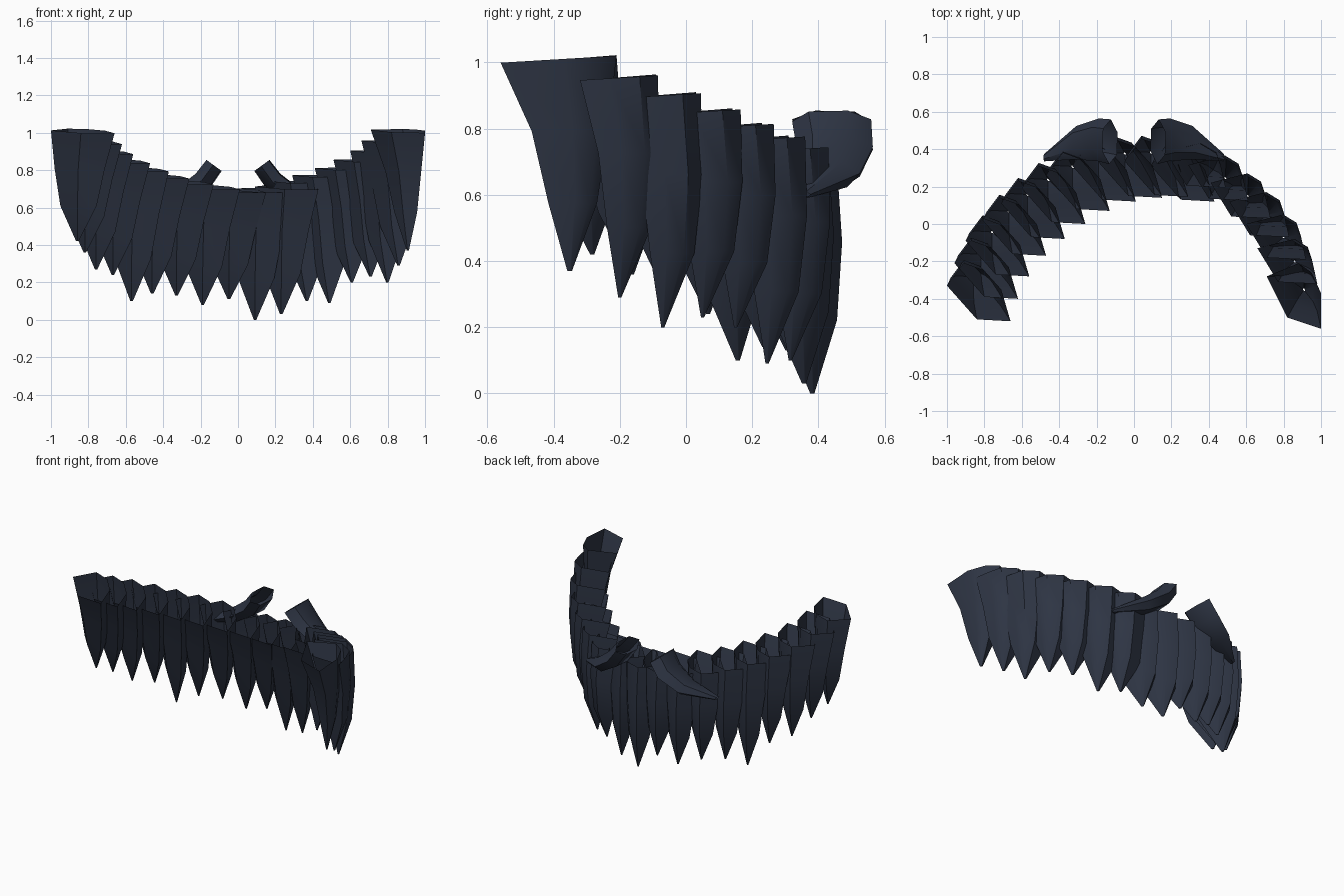
import bpy, bmesh, math
from mathutils import Vector

if "Cube" in bpy.data.objects:
    bpy.data.objects.remove(bpy.data.objects["Cube"])

mat = bpy.data.materials.new("dark slate blue")
mat.diffuse_color = (0.027, 0.035, 0.057, 1)
mat.use_nodes = True
mat.node_tree.nodes["Principled BSDF"].inputs["Base Color"].default_value = mat.diffuse_color


def loft(name, rings):
    """Skin a list of equal-sized rings into a hollow lock, open at the ends."""
    bm = bmesh.new()
    vs = [[bm.verts.new(p) for p in r] for r in rings]
    n = len(rings[0])
    for a, b in zip(vs, vs[1:]):
        for i in range(n):
            j = (i + 1) % n
            bm.faces.new((a[i], b[i], b[j], a[j]))
    me = bpy.data.meshes.new(name)
    bm.to_mesh(me)
    bm.free()
    me.materials.append(mat)
    ob = bpy.data.objects.new(name, me)
    bpy.context.collection.objects.link(ob)
    bpy.context.view_layer.objects.active = ob
    ob.select_set(True)
    bpy.ops.object.shade_smooth_by_angle(angle=math.radians(40))
    ob.select_set(False)


# tip of every hanging lock, left to right around the collar
TIPS = [(-.86, -.28, .42), (-.82, -.16, .36), (-.76, -.04, .27), (-.67, .07, .24),
        (-.57, .16, .10), (-.46, .24, .14), (-.33, .31, .13), (-.19, .36, .08),
        (-.05, .38, .11), (.09, .385, 0), (.23, .36, .03), (.37, .315, .10),
        (.49, .245, .09), (.61, .15, .20), (.71, .05, .23), (.80, -.07, .20),
        (.86, -.20, .29), (.91, -.35, .37)]
# top outline of a lock relative to its tip: left run, right run, right end
LEFT = [(-.14, -.05), (.02, -.23), (.20, -.24), (.15, -.07), (.06, .03), (-.05, .07)]
RIGHT = [(.10, -.03), (.07, .06), (-.02, .115), (-.20, .07), (-.09, -.11), (.12, -.12)]
END = [(.09, -.02), (.04, .09), (-.03, .14), (-.20, .07), (-.09, -.15), (.09, -.21)]
# fraction down, width, outward bulge
PROFILE = [(0, 1, 0), (.34, .79, .033), (.68, .57, .033), (1, .04, 0)]
END_PROFILE = [(0, 1, 0), (.34, .66, .025), (.68, .42, .025), (1, .04, 0)]

N = len(TIPS)
for i, tip in enumerate(TIPS):
    tip = Vector(tip)
    last = i == N - 1
    left = i < 11
    outline = END if last else LEFT if left else RIGHT
    out = Vector((-.3, .95, 0)) if left else Vector((.4, .9, 0))
    d = abs(i - (N - 1) / 2) / ((N - 1) / 2)
    rise = .69 + .32 * d ** 1.6 - tip.z
    rings = []
    for t, s, bulge in END_PROFILE if last else PROFILE:
        c = tip + Vector((0, 0, rise * (1 - t))) + out * bulge
        ring = []
        for x, y in outline:
            p = c + Vector((x, y, 0)) * s
            if t == 0:                  # rim dips towards the inside
                p.z += .08 * (y + .08) if left else .06 * (y + .03)
            ring.append(p)
        rings.append(ring)
    loft(f"collar_lock_{i + 1}", rings)

# two raised curved tufts on the back: x, y, z, half depth, half thickness
TUFT = [(.128, .44, .825, .12, .055), (.19, .45, .74, .115, .06),
        (.31, .435, .66, .09, .05), (.48, .355, .60, .02, .012)]
for side, name in ((-1, "left_back_tuft"), (1, "right_back_tuft")):
    rings = []
    for k, (x, y, z, w, h) in enumerate(TUFT):
        p, q = TUFT[max(k - 1, 0)], TUFT[min(k + 1, 3)]
        t = Vector((q[0] - p[0], 0, q[2] - p[2])).normalized()
        nrm = Vector((-t.z, 0, t.x))
        ring = []
        for j in range(6):
            a = side * (j * math.pi / 3 + .1)
            v = Vector((x, y, z)) + Vector((0, w * math.cos(a), 0)) + nrm * h * math.sin(a)
            v.x *= side
            ring.append(v)
        rings.append(ring)
    loft(name, rings)
